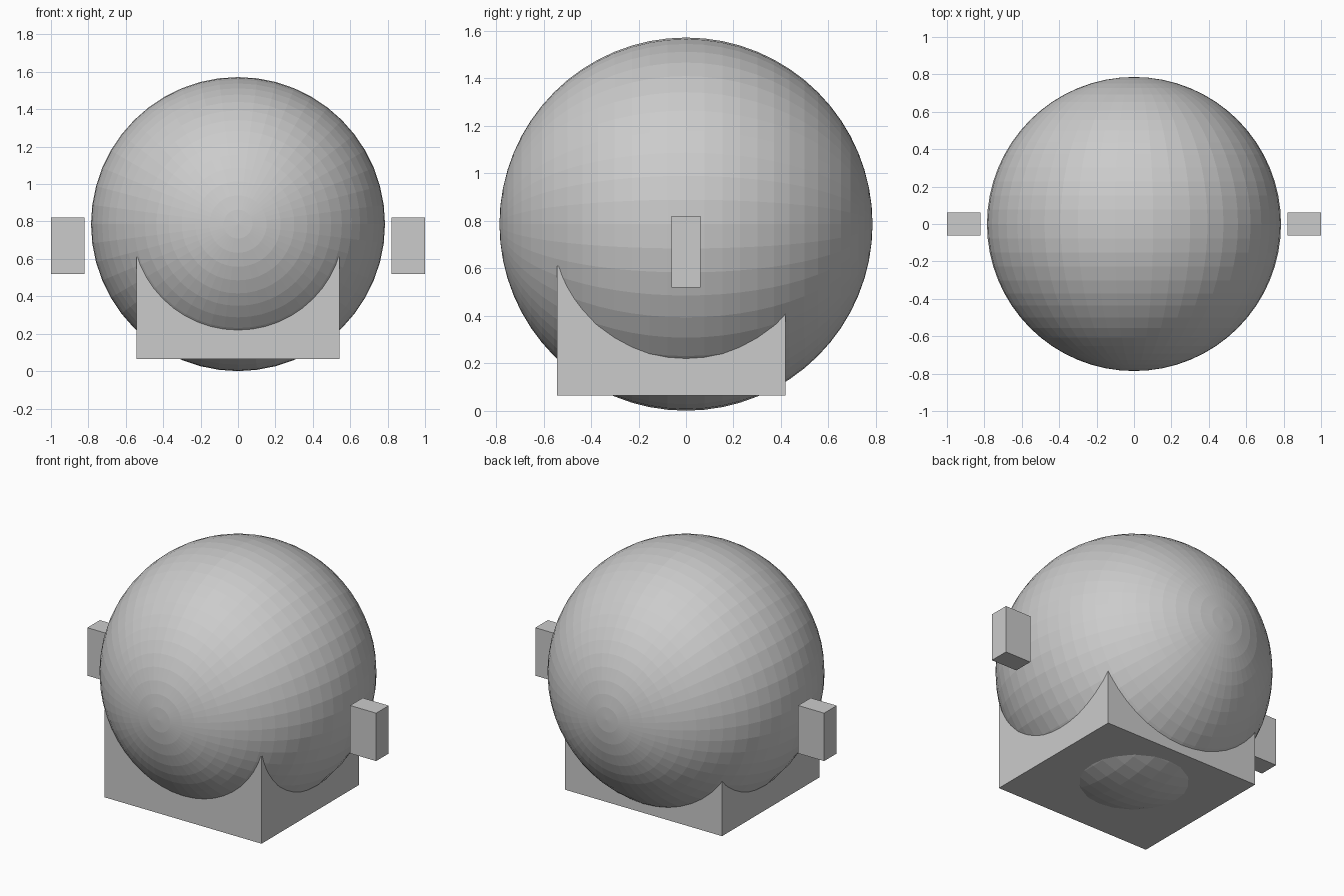
import bpy
import math

if "Cube" in bpy.data.objects:
    bpy.data.objects.remove(bpy.data.objects["Cube"])


def box(name, lo, hi):
    centre = [(a + b) / 2 for a, b in zip(lo, hi)]
    bpy.ops.mesh.primitive_cube_add(size=1, location=centre)
    ob = bpy.context.object
    ob.name = name
    ob.scale = [b - a for a, b in zip(lo, hi)]
    bpy.ops.object.transform_apply(location=False, rotation=False, scale=True)
    return ob


# Faceted ball with its poles pointing front and back
bpy.ops.mesh.primitive_uv_sphere_add(segments=48, ring_count=32, radius=0.786,
                                     location=(0, 0, 0.786),
                                     rotation=(math.pi / 2, 0, 0))
ball = bpy.context.object
ball.name = "ball_body"
bpy.ops.object.shade_flat()

# Square base the ball sinks into, longer towards the front
box("base", (-0.544, -0.544, 0.065), (0.544, 0.42, 0.61))

# Small floating blocks on each side
for side, name in ((-1, "left_side_block"), (1, "right_side_block")):
    x0, x1 = sorted((side * 0.82, side * 1.0))
    box(name, (x0, -0.062, 0.52), (x1, 0.062, 0.82))
